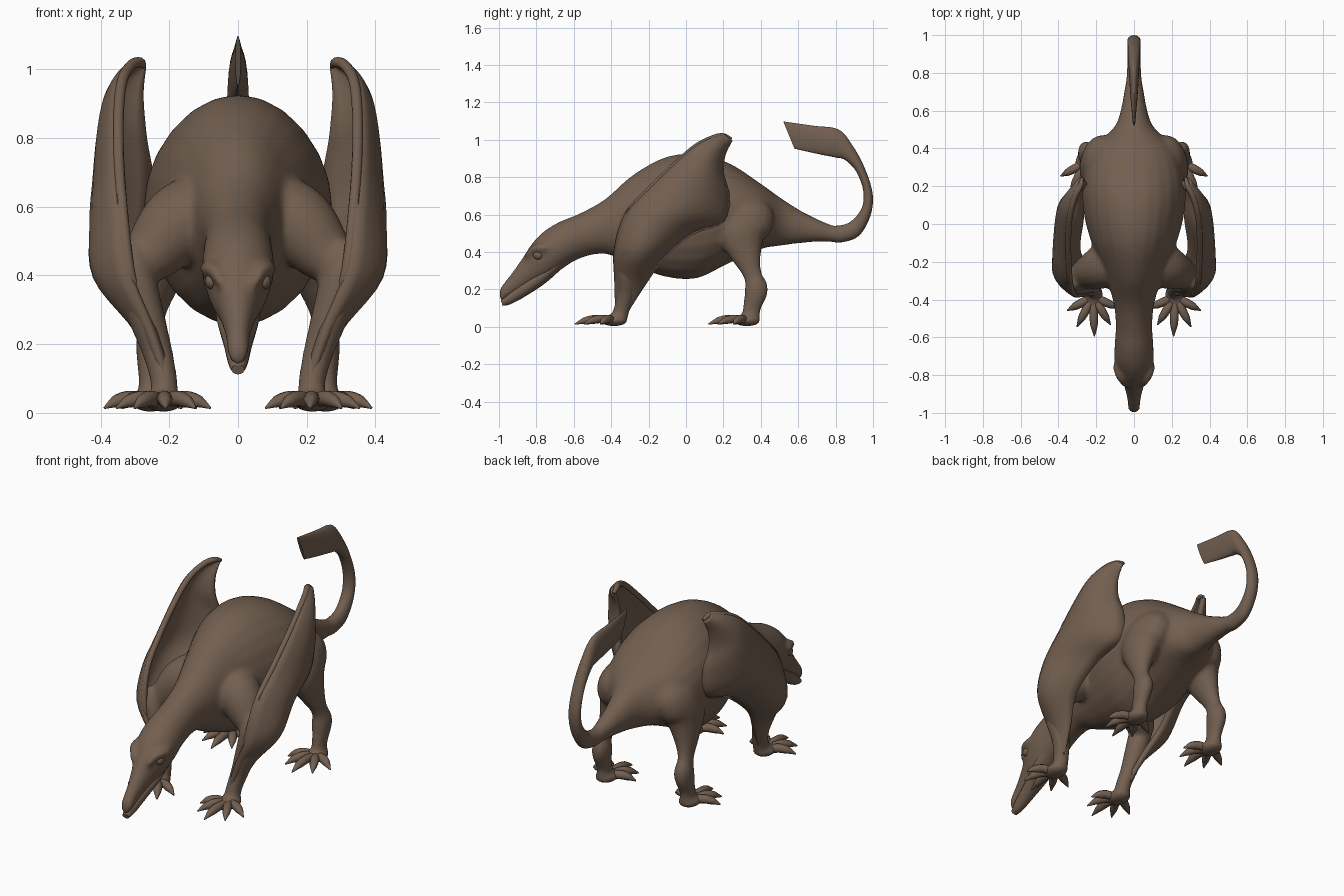
import bpy, bmesh, math
from mathutils import Vector

cube = bpy.data.objects.get("Cube")
if cube:
    bpy.data.objects.remove(cube)

hide = bpy.data.materials.new("brown_hide")
hide.use_nodes = True
colour = (0.17, 0.115, 0.08, 1)
hide.diffuse_color = colour
hide.node_tree.nodes["Principled BSDF"].inputs["Base Color"].default_value = colour
hide.node_tree.nodes["Principled BSDF"].inputs["Roughness"].default_value = 0.8


def spline(keys, steps):
    """Smooth interpolation through tuples of any length."""
    out = []
    for i in range(len(keys) - 1):
        p = [keys[max(0, min(len(keys) - 1, i + d))] for d in (-1, 0, 1, 2)]
        for s in range(steps):
            t = s / steps
            out.append(tuple(
                b + 0.5 * t * (c - a + t * (2*a - 5*b + 4*c - d + t * (3*(b - c) + d - a)))
                for a, b, c, d in zip(*p)))
    return out + [tuple(keys[-1])]


def skin(bm, rings):
    """Bridge closed rings of points and cap both ends."""
    rows = [[bm.verts.new(p) for p in ring] for ring in rings]
    n = len(rows[0])
    for a, b in zip(rows, rows[1:]):
        for i in range(n):
            bm.faces.new((a[i], a[(i + 1) % n], b[(i + 1) % n], b[i]))
    bm.faces.new(rows[0])
    bm.faces.new(rows[-1])


def ellipse(c, a, b, n):
    return [c + a * math.cos(math.tau * i / n) + b * math.sin(math.tau * i / n)
            for i in range(n)]


def loft(bm, sections, n=24, steps=6):
    """Sections in the centre plane: upper y z, lower y z, half width."""
    rings = []
    for y1, z1, y2, z2, w in spline(sections, steps):
        top, low = Vector((0, y1, z1)), Vector((0, y2, z2))
        rings.append(ellipse((top + low) / 2, Vector((w, 0, 0)), (top - low) / 2, n))
    skin(bm, rings)


def tube(bm, path, ref, n=16, steps=6, flat=1.0):
    """Limb through x y z radius points, made on both sides."""
    pts = spline(path, steps)
    for side in (1, -1):
        rings = []
        for i, p in enumerate(pts):
            t = Vector(pts[min(i + 1, len(pts) - 1)][:3]) - Vector(pts[max(i - 1, 0)][:3])
            a = t.cross(Vector(ref)).normalized()
            b = t.cross(a).normalized()
            ring = ellipse(Vector(p[:3]), a * p[3], b * p[3] * flat, n)
            rings.append([Vector((v.x * side, v.y, v.z)) for v in ring])
        skin(bm, rings)


def ball(bm, centre, size):
    for side in (1, -1):
        made = bmesh.ops.create_uvsphere(bm, u_segments=20, v_segments=12, radius=1)["verts"]
        for v in made:
            v.co = Vector(((v.co.x * size[0] + centre[0]) * side,
                           v.co.y * size[1] + centre[1], v.co.z * size[2] + centre[2]))


def finish(name, bm, angle=60):
    bmesh.ops.recalc_face_normals(bm, faces=bm.faces)
    mesh = bpy.data.meshes.new(name)
    bm.to_mesh(mesh)
    bm.free()
    mesh.materials.append(hide)
    obj = bpy.data.objects.new(name, mesh)
    bpy.context.collection.objects.link(obj)
    bpy.ops.object.select_all(action="DESELECT")
    obj.select_set(True)
    bpy.context.view_layer.objects.active = obj
    bpy.ops.object.shade_smooth_by_angle(angle=math.radians(angle))
    return obj


# Body: head, neck and trunk, blended with the limbs
trunk = [
    (-1.0, .185, -.995, .145, .02), (-.985, .22, -.975, .14, .03),
    (-.93, .29, -.9, .185, .038), (-.87, .375, -.81, .23, .058),
    (-.82, .45, -.74, .255, .084), (-.76, .51, -.66, .31, .105),
    (-.68, .56, -.59, .355, .102), (-.56, .61, -.5, .385, .097),
    (-.43, .685, -.41, .385, .108), (-.28, .815, -.28, .325, .15),
    (-.1, .91, -.1, .265, .225), (.08, .922, .06, .26, .268),
    (.24, .87, .22, .335, .268), (.4, .765, .4, .415, .215),
    (.52, .68, .52, .435, .1), (.66, .595, .64, .45, .06),
    (.76, .55, .76, .46, .04)]
bm = bmesh.new()
loft(bm, trunk)
# Shoulders and upper arms, forelegs, hind legs
tube(bm, [(.06, -.17, .57, .15), (.165, -.225, .55, .12), (.25, -.26, .465, .088),
          (.31, -.29, .41, .058)], (0, 1, 0))
tube(bm, [(.32, -.3, .5, .03), (.305, -.31, .42, .058), (.27, -.315, .29, .055),
          (.235, -.32, .18, .045), (.215, -.345, .09, .04), (.215, -.36, .03, .042)],
     (0, 1, 0), flat=1.1)
tube(bm, [(.12, .34, .7, .03), (.155, .335, .61, .1), (.195, .3, .5, .096),
          (.225, .32, .39, .062), (.248, .355, .28, .036), (.252, .376, .2, .046),
          (.255, .352, .1, .035), (.255, .345, .03, .038)], (0, 1, 0), flat=1.4)
# Brow ridges and palms
tube(bm, [(.045, -.86, .37, .012), (.07, -.815, .415, .022),
          (.088, -.76, .42, .024), (.08, -.69, .42, .012)], (1, 0, 0))
feet = (("front_toes", .217, -.385, 1.0), ("hind_toes", .255, .325, .98))
for name, cx, cy, reach in feet:
    ball(bm, (cx, cy, .034), (.058, .075, .032))
body = finish("body", bm)
blend = body.modifiers.new("blend", "REMESH")
blend.mode = "VOXEL"
blend.voxel_size = 0.01
blend.use_smooth_shade = True
soften = body.modifiers.new("soften", "SMOOTH")
soften.factor = 0.5
soften.iterations = 16

# Curled tail ending in a flat blade
bm = bmesh.new()
loft(bm, [
    (.6, .625, .6, .447, .066), (.68, .585, .68, .455, .054),
    (.75, .553, .76, .456, .041), (.8, .54, .835, .452, .036),
    (.877, .56, .925, .487, .034), (.94, .636, .985, .59, .034),
    (.947, .73, .998, .71, .034), (.91, .83, .955, .85, .033),
    (.85, .892, .89, .97, .031), (.8, .905, .815, 1.055, .027),
    (.7, .925, .68, 1.075, .02), (.58, .952, .52, 1.098, .008)])
finish("tail", bm, 50)

# Lower jaw
bm = bmesh.new()
loft(bm, [(-.99, .14, -.98, .112, .019), (-.95, .185, -.935, .122, .03),
          (-.87, .245, -.85, .168, .043), (-.78, .31, -.75, .235, .062),
          (-.7, .37, -.66, .315, .07)], 20)
finish("lower_jaw", bm)

# Eyes under the brow ridges
bm = bmesh.new()
ball(bm, (.076, -.79, .383), (.02, .027, .024))
finish("eyes", bm)

# Five clawed toes on each foot
for name, cx, cy, reach in feet:
    bm = bmesh.new()
    for angle, length in ((-66, .15), (-32, .175), (-2, .21), (28, .18), (62, .155)):
        dx, dy = math.sin(math.radians(angle)), -math.cos(math.radians(angle))
        steps = ((.1, .034, .022), (.45, .042, .023), (.7, .035, .02),
                 (.82, .028, .014), (1, .014, .003))
        tube(bm, [(cx + dx * length * reach * f, cy + dy * length * reach * f, z, r)
                  for f, z, r in steps], (0, 0, 1), 10, 4)
    finish(name, bm)

# Folded wings: lead y z, trail y z, then x at lead, middle and trail
rows = [
    (-.37, .1, -.305, .1, .2, .225, .22), (-.375, .25, -.22, .235, .25, .29, .25),
    (-.375, .42, -.12, .375, .315, .41, .29), (-.32, .6, .035, .505, .335, .417, .272),
    (-.19, .745, .2, .57, .345, .406, .255), (-.05, .88, .222, .7, .345, .393, .255),
    (.05, .965, .192, .82, .335, .374, .272), (.14, 1.01, .2, .92, .31, .338, .28),
    (.2, 1.02, .24, 1.0, .285, .292, .275)]
bm = bmesh.new()
across = 10
for side in (1, -1):
    grid = []
    for y1, z1, y2, z2, xa, xm, xb in spline(rows, 5):
        line = []
        for i in range(across + 1):
            t = i / across
            bow = 4 * t * (1 - t) * (xm - (xa + xb) / 2)
            line.append(bm.verts.new((side * (xa + (xb - xa) * t + bow),
                                      y1 + (y2 - y1) * t, z1 + (z2 - z1) * t)))
        grid.append(line)
    for a, b in zip(grid, grid[1:]):
        for i in range(across):
            bm.faces.new((a[i], a[i + 1], b[i + 1], b[i]))
wings = finish("wings", bm)
thick = wings.modifiers.new("thickness", "SOLIDIFY")
thick.thickness = 0.026
thick.offset = 0

# Wing fingers: rounded leading edges
bm = bmesh.new()
tube(bm, [(.285, -.35, .34, .008)] + [(r[4] + .002, r[0] + .006, r[1], .0155) for r in rows[2:-1]]
     + [(.285, .2, 1.02, .0145), (.275, .243, 1.003, .008)], (1, 0, 0), 12, 5)
finish("wing_fingers", bm)
